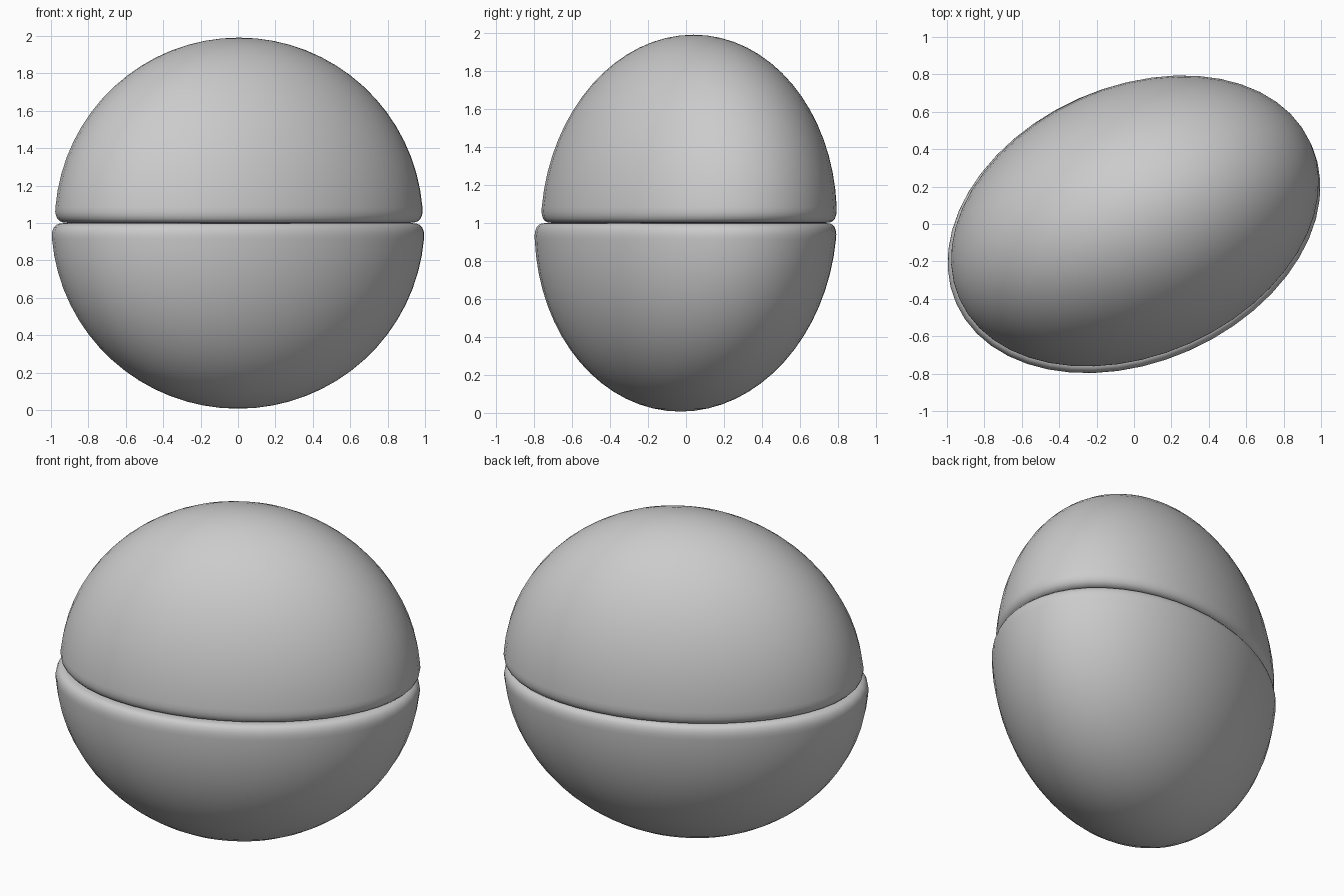
import bpy, bmesh
from math import sin, cos, pi, radians
from mathutils import Matrix

if "Cube" in bpy.data.objects:
    bpy.data.objects.remove(bpy.data.objects["Cube"])

SEG = 48
ANGLE = radians(24)


def half_shell(name, a, b, height, centre, shear_y, flip):
    """Lathe a dome with a rolled rim, then stretch it into an oval half."""
    # flat inner face, rolled rim, then dome up to the pole
    profile = [(0.93, 0.0), (0.955, 0.002), (0.973, 0.009), (0.986, 0.022),
               (0.994, 0.04), (0.9975, 0.06)]
    n = 16
    t0 = 0.085
    for i in range(n):
        t = t0 + (pi / 2 - t0) * i / n
        profile.append((cos(t), sin(t)))
    bm = bmesh.new()
    rings = []
    for r, h in profile:
        rings.append([bm.verts.new((r * cos(2 * pi * k / SEG), r * sin(2 * pi * k / SEG), h))
                      for k in range(SEG)])
    for lo, hi in zip(rings, rings[1:]):
        for k in range(SEG):
            j = (k + 1) % SEG
            bm.faces.new((lo[k], lo[j], hi[j], hi[k]))
    pole = bm.verts.new((0, 0, 1))
    for k in range(SEG):
        bm.faces.new((rings[-1][k], rings[-1][(k + 1) % SEG], pole))
    bm.faces.new(list(reversed(rings[0])))

    # oval plan turned about z, with a slight lean towards the back
    lean = Matrix.Identity(4)
    lean[1][2] = shear_y
    m = (Matrix.Translation(centre) @ lean @ Matrix.Rotation(ANGLE, 4, 'Z')
         @ Matrix.Diagonal((a, b, -height if flip else height, 1)))
    bm.transform(m)
    bmesh.ops.recalc_face_normals(bm, faces=bm.faces)
    mesh = bpy.data.meshes.new(name)
    bm.to_mesh(mesh)
    bm.free()
    for p in mesh.polygons:
        p.use_smooth = True
    obj = bpy.data.objects.new(name, mesh)
    bpy.context.collection.objects.link(obj)
    return obj


# upper half is slightly smaller and shifted back
half_shell("upper_half", 1.03, 0.72, 0.99, (0.005, 0.015, 1.001), 0.025, False)
half_shell("lower_half", 1.043, 0.738, 0.992, (0, -0.001, 0.999), 0.028, True)
